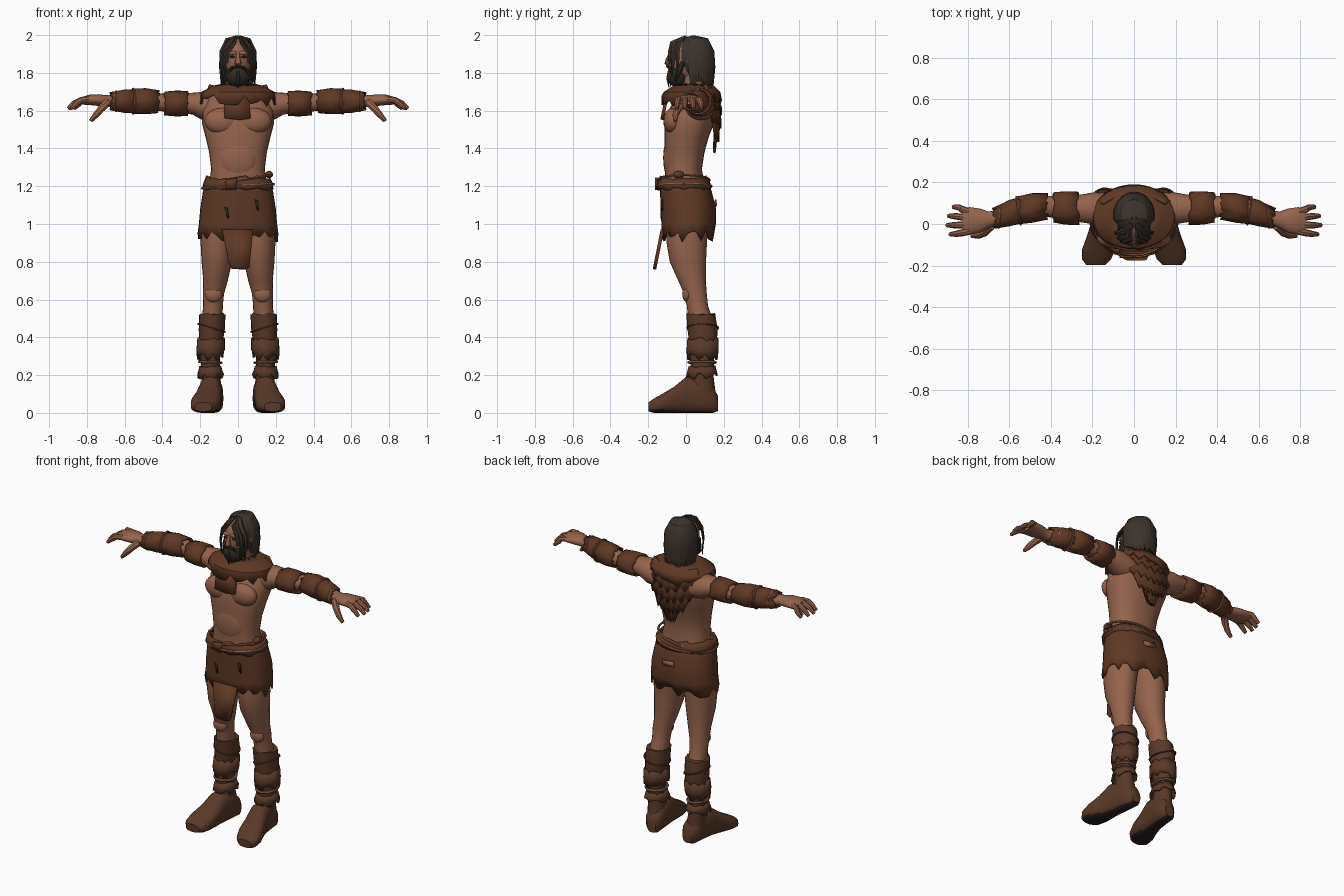
import bpy, bmesh, math, random
from mathutils import Vector
random.seed(4)
TAU = math.tau

def material(name, rgb):
    m = bpy.data.materials.new(name)
    m.diffuse_color = (*rgb, 1)
    return m

SKIN = material("skin", (0.30, 0.125, 0.072))
LEATHER = material("leather", (0.115, 0.040, 0.018))
BOOT = material("boot_leather", (0.100, 0.040, 0.021))
STRAP = material("strap", (0.27, 0.115, 0.07))
HAIR = material("hair", (0.045, 0.033, 0.025))
BEARD = material("beard", (0.030, 0.022, 0.017))
DARK = material("dark", (0.02, 0.014, 0.012))

def build(name, verts, faces, mat, mirror=False, thick=0, angle=40):
    me = bpy.data.meshes.new(name)
    me.from_pydata([tuple(v) for v in verts], [], faces)
    bm = bmesh.new()
    bm.from_mesh(me)
    bmesh.ops.recalc_face_normals(bm, faces=bm.faces)
    bm.to_mesh(me)
    bm.free()
    me.materials.append(mat)
    me.shade_smooth()
    me.set_sharp_from_angle(angle=math.radians(angle))
    ob = bpy.data.objects.new(name, me)
    bpy.context.collection.objects.link(ob)
    if thick:
        s = ob.modifiers.new("thick", 'SOLIDIFY')
        s.thickness, s.offset = thick, 0
    if mirror:
        ob.modifiers.new("mirror", 'MIRROR').use_clip = False
    return ob

def loft(name, rings, mat, axis='z', n=20, p=2.0, jag=(0, 0), cap=True, mirror=False, thick=0):
    """Skin oval rings (t, u, v, radius_u, radius_v) along an axis; jag tears the open ends."""
    verts, faces = [], []
    for k, (t, u, v, a, b) in enumerate(rings):
        j = jag[0] if k == 0 else jag[1] if k == len(rings) - 1 else 0
        for i in range(n):
            c, s = math.cos(i / n * TAU), math.sin(i / n * TAU)
            pu = u + a * math.copysign(abs(c) ** (2 / p), c)
            pv = v + b * math.copysign(abs(s) ** (2 / p), s)
            pt = t + j * random.uniform(-1, 1)
            verts.append({'z': (pu, pv, pt), 'x': (pt, pu, pv), 'y': (pu, pt, max(pv, 0))}[axis])
    for k in range(len(rings) - 1):
        for i in range(n):
            j = (i + 1) % n
            faces.append((k * n + i, k * n + j, k * n + n + j, k * n + n + i))
    if cap:
        faces += [tuple(range(n)), tuple(range(len(verts) - n, len(verts)))]
    return build(name, verts, faces, mat, mirror, thick)

def sweep(geo, pts, radii, flat=1.0, n=8, outward=(0, 0, 1)):
    """Add a tapered tube along a path; flat squashes it in the outward direction."""
    verts, faces = geo
    base, pts = len(verts), [Vector(q) for q in pts]
    for k, q in enumerate(pts):
        tan = (pts[min(k + 1, len(pts) - 1)] - pts[max(k - 1, 0)]).normalized()
        side = tan.cross(Vector(outward)).normalized()
        up = side.cross(tan)
        for i in range(n):
            a = i / n * TAU
            verts.append(q + radii[k] * (side * math.cos(a) + up * flat * math.sin(a)))
    for k in range(len(pts) - 1):
        for i in range(n):
            a, b = base + k * n + i, base + k * n + (i + 1) % n
            faces.append((a, b, b + n, a + n))
    faces += [tuple(range(base, base + n)), tuple(range(len(verts) - n, len(verts)))]
    return geo

def ball(name, c, r, mat, mirror=False):
    rings = []
    for k in range(11):
        f = math.radians(-88 + k * 17.6)
        rings.append((c[2] + r[2] * math.sin(f), c[0], c[1], r[0] * math.cos(f), r[1] * math.cos(f)))
    return loft(name, rings, mat, mirror=mirror)

def strap(name, c, a, b, tilt, r, axis='z', mirror=False, mat=STRAP):
    pts = []
    for i in range(25):
        u, v = a * math.cos(i / 24 * TAU), b * math.sin(i / 24 * TAU)
        off = Vector((u, v, tilt * u)) if axis == 'z' else Vector((tilt * u, u, v))
        pts.append(Vector(c) + off)
    geo = sweep(([], []), pts, [r] * 25, 0.9, 6, (0.01, 0.02, 1) if axis == 'z' else (1, 0.02, 0.01))
    build(name, *geo, mat, mirror)

# Body: torso, chest, neck
loft("torso", [(1.12, 0, 0, .16, .11), (1.2, 0, -.005, .155, .105), (1.29, 0, -.013, .142, .097),
               (1.38, 0, -.008, .153, .106), (1.46, 0, .003, .172, .117), (1.53, 0, .018, .19, .13),
               (1.6, 0, .035, .188, .13), (1.66, 0, .05, .165, .105), (1.7, 0, .055, .12, .085),
               (1.725, 0, .05, .07, .065)], SKIN, n=28, p=2.3)
ball("chest_muscle", (.083, -.07, 1.545), (.095, .05, .07), SKIN, True)
ball("abdomen", (0, -.075, 1.35), (.105, .046, .125), SKIN)
loft("neck", [(1.68, 0, .045, .07, .07), (1.74, 0, .035, .056, .06), (1.82, 0, .02, .055, .06)], SKIN)

# Arms and hands
loft("arm", [(.12, .07, 1.61, .08, .07), (.19, .075, 1.625, .078, .074), (.24, .075, 1.637, .069, .058),
             (.3, .075, 1.64, .06, .05), (.36, .08, 1.64, .056, .048), (.42, .085, 1.645, .05, .046),
             (.46, .08, 1.65, .053, .05), (.52, .073, 1.65, .056, .053), (.6, .052, 1.65, .047, .047),
             (.66, .03, 1.65, .037, .035), (.7, .02, 1.652, .04, .03), (.74, .016, 1.656, .058, .031),
             (.79, .015, 1.657, .066, .027), (.825, .015, 1.652, .06, .02)], SKIN, 'x', mirror=True)
hand = ([], [])
for y, tip in ((.072, .87), (.034, .893), (-.005, .9), (-.043, .885)):
    sweep(hand, [(.79, y * .8, 1.66), (.83, y, 1.656), (tip - .03, y * 1.1, 1.637), (tip, y * 1.15, 1.61)],
          [.017, .017, .015, .010])
sweep(hand, [(.69, -.01, 1.645), (.72, -.04, 1.615), (.75, -.055, 1.58), (.78, -.057, 1.545)],
      [.022, .021, .017, .010])
build("fingers", *hand, SKIN, True)

# Arm wraps
loft("upper_armband", [(.27, .075, 1.638, .074, .06), (.33, .077, 1.638, .073, .061), (.385, .08, 1.638, .066, .056)],
     LEATHER, 'x', 24, jag=(.008, .008), cap=False, mirror=True, thick=.014)
loft("bracer_upper", [(.425, .085, 1.648, .059, .056), (.49, .077, 1.65, .066, .064), (.55, .066, 1.65, .062, .062)],
     LEATHER, 'x', 24, jag=(.015, .01), cap=False, mirror=True, thick=.01)
loft("bracer_lower", [(.53, .07, 1.65, .06, .058), (.6, .052, 1.65, .058, .057), (.672, .028, 1.65, .046, .045)],
     LEATHER, 'x', 24, jag=(.01, .012), cap=False, mirror=True, thick=.01)
strap("bracer_strap", (.555, .064, 1.65), .066, .066, .15, .006, 'x', True)
strap("wrist_strap", (.645, .037, 1.65), .055, .053, -.1, .005, 'x', True)

# Legs
loft("leg", [(1.08, .088, .01, .085, .11), (.98, .1, .005, .095, .112), (.9, .108, .004, .09, .107),
             (.8, .112, .01, .081, .096), (.7, .119, .032, .065, .073), (.63, .13, .05, .056, .06),
             (.57, .132, .06, .052, .056), (.48, .138, .08, .055, .065)], SKIN, mirror=True)
ball("kneecap", (.13, .006, .63), (.046, .026, .045), SKIN, True)

# Boots
loft("boot_shaft", [(.08, .135, .085, .056, .075), (.2, .145, .085, .049, .06), (.28, .147, .085, .051, .063),
                    (.36, .144, .09, .061, .072), (.44, .139, .088, .069, .08), (.525, .136, .078, .07, .076)],
     BOOT, jag=(0, .008), mirror=True)
foot = loft("boot_foot", [(.17, .125, .05, .03, .04), (.145, .13, .065, .052, .065), (.08, .136, .09, .058, .09),
                          (0, .146, .095, .062, .095), (-.06, .157, .07, .07, .07), (-.12, .17, .052, .079, .052),
                          (-.17, .18, .038, .07, .038), (-.198, .184, .032, .045, .024)],
            BOOT, 'y', 24, 2.6, mirror=True)
foot.data.materials.append(DARK)
for f in foot.data.polygons:
    f.material_index = int(f.normal.z < -.75)
loft("boot_flap", [(.39, .142, .09, .068, .078), (.335, .145, .088, .07, .08), (.3, .147, .086, .066, .076)],
     BOOT, n=24, jag=(.012, .022), cap=False, mirror=True, thick=.01)
loft("ankle_flap", [(.245, .146, .085, .053, .066), (.22, .146, .085, .06, .073), (.195, .145, .084, .066, .08)],
     BOOT, n=24, jag=(.008, .016), cap=False, mirror=True, thick=.01)
strap("ankle_strap", (.147, .085, .268), .057, .07, .05, .009, mirror=True)
strap("shin_strap", (.14, .089, .45), .071, .082, .3, .005, mirror=True, mat=BOOT)

# Skirt, belt and loincloth
loft("skirt", [(1.22, 0, -.01, .163, .123), (1.17, 0, 0, .18, .131), (1.08, 0, .012, .194, .141),
               (1.0, 0, .014, .201, .138), (.935, 0, .008, .208, .13)], LEATHER, n=36, p=2.3,
     jag=(.006, .03), cap=False, thick=.012)
loft("belt", [(1.185, 0, -.01, .182, .137), (1.215, 0, -.012, .178, .135), (1.245, 0, -.012, .166, .122)],
     LEATHER, n=32, p=2.3, jag=(.008, .012), cap=False, thick=.012)
strap("belt_cord_low", (0, -.012, 1.2), .188, .145, .06, .008)
strap("belt_cord_high", (0, -.012, 1.232), .18, .137, .15, .007)
ball("belt_knot", (.165, -.04, 1.262), (.02, .03, .02), LEATHER)

def plate(name, outline, y_at, mat, thick):
    build(name, [(x, y_at(z), z) for x, z in outline], [tuple(range(len(outline)))], mat, thick=thick)

plate("buckle_plate", [(-.07, 1.19), (-.01, 1.18), (-.005, 1.245), (-.065, 1.235)], lambda z: -.157, LEATHER, .012)
plate("loincloth", [(-.085, .97), (.08, .97), (.06, .77), (.035, .76), (-.035, .765), (-.05, .8)],
      lambda z: -.125 - (.97 - z) * .2, LEATHER, .018)
for x, z in ((-.06, 1.06), (.1, 1.1)):
    plate("skirt_slit", [(x - .012, z + .03), (x + .006, z + .025), (x + .012, z - .03), (x, z - .025)],
          lambda zz: -.138 + abs(x) * .12, DARK, .008)
build("skirt_patch", [(-.02, .158, 1.13), (.06, .153, 1.12), (.05, .155, 1.09), (-.03, .161, 1.1)], [(0, 1, 2, 3)], STRAP, thick=.006)

# Hide mantle: collar, layered back point and chest patch
loft("mantle_collar", [(1.735, 0, .045, .075, .07), (1.727, 0, .04, .13, .105), (1.695, 0, .032, .19, .145),
                       (1.655, 0, .03, .2, .155)], LEATHER, n=36, jag=(.006, .032), cap=False, thick=.012)
for k, (top, low, w0, w1) in enumerate(((1.7, 1.6, .15, .185), (1.64, 1.53, .17, .15),
                                        (1.57, 1.46, .145, .1), (1.5, 1.4, .1, .03))):
    verts, faces, n = [], [], 14
    for r in range(3):
        z0, w = top + (low - top) * r / 2, w0 + (w1 - w0) * r / 2
        for i in range(n + 1):
            x = w * (2 * i / n - 1)
            z = z0 + ((-.025 if i % 2 else .012) if r == 2 else 0) + abs(x) * .25
            verts.append((x, .178 + .008 * (r == 2) - 2.2 * (z0 - 1.58) ** 2 * (1 if z0 > 1.58 else .5) - 2.2 * x * x, z))
    for r in range(2):
        faces += [(r * 15 + i, r * 15 + i + 1, r * 15 + i + 16, r * 15 + i + 15) for i in range(n)]
    build("mantle_back_layer", verts, faces, LEATHER, thick=.012)
plate("chest_patch", [(-.075, 1.67), (.06, 1.675), (.066, 1.56), (.01, 1.552), (-.072, 1.562)],
      lambda z: -.125 + (z - 1.56) * .2, LEATHER, .018)
strap("neck_cord", (0, .03, 1.71), .08, .085, .05, .007)

# Head and face
ball("head", (0, .0, 1.865), (.073, .092, .115), SKIN)
ball("ear", (.078, .025, 1.865), (.012, .022, .032), SKIN, True)
ball("brow", (.03, -.078, 1.905), (.03, .013, .011), SKIN, True)
ball("eye", (.03, -.085, 1.885), (.014, .006, .006), DARK, True)
face = sweep(([], []), [(0, -.085, 1.905), (0, -.097, 1.875), (0, -.102, 1.852), (0, -.085, 1.838)],
             [.009, .013, .018, .012], .7, 8, (0, -1, 0))
build("nose", *face, SKIN)
ball("beard_body", (0, -.043, 1.785), (.066, .058, .062), BEARD)
whiskers = ([], [])
for i in range(9):
    x = (i - 4) * .014
    y = -.09 + abs(x) * .7
    sweep(whiskers, [(x, y, 1.81), (x * 1.05, y - .008, 1.77), (x * .85, y, 1.722 + abs(x) * .4)],
          [.013, .013, .004], .6, 6, (0, -1, 0))
for s in (-1, 1):
    sweep(whiskers, [(0, -.097, 1.835), (s * .03, -.09, 1.828), (s * .05, -.07, 1.795)], [.010, .010, .006], .8, 6)
    sweep(whiskers, [(s * .073, -.015, 1.86), (s * .068, -.035, 1.82), (s * .058, -.05, 1.78)], [.012, .018, .02], .6, 6, (s, 0, 0))
build("beard_strands", *whiskers, BEARD)

# Hair: cap, back fall and locks
ball("hair_cap", (0, .04, 1.88), (.09, .102, .118), HAIR)
loft("hair_fall", [(1.92, 0, .06, .085, .08), (1.83, 0, .075, .085, .068), (1.76, 0, .085, .076, .055)], HAIR, p=2.4)
locks = ([], [])
for i in range(24):
    a = math.radians(-8 + i * 196 / 23)
    c, s = math.cos(a), math.sin(a)
    end = 1.735 + random.uniform(-.02, .02)
    sweep(locks, [(.01 * c, .03 + .02 * s, 1.993), (.06 * c, .04 + .072 * s, 1.977), (.09 * c, .04 + .102 * s, 1.915),
                  (.093 * c, .042 + .106 * s, 1.83), (.088 * c, .045 + .1 * s, end)],
          [.01, .018, .019, .018, .006], .45, 6, (c, s, .3))
for s in (-1, 1):
    for x0, x1, y, end in ((.03, .066, -.07, 1.78), (.045, .08, -.045, 1.75), (.02, .052, -.085, 1.86)):
        sweep(locks, [(s * .012, .0, 1.99), (s * x0, y * .85, 1.96), (s * x1, y, 1.91),
                      (s * (x1 + .01), y, 1.85), (s * x1, y - .005, end)],
              [.012, .016, .014, .011, .004], .5, 6, (s, -.8, .3))
build("hair_locks", *locks, HAIR)
